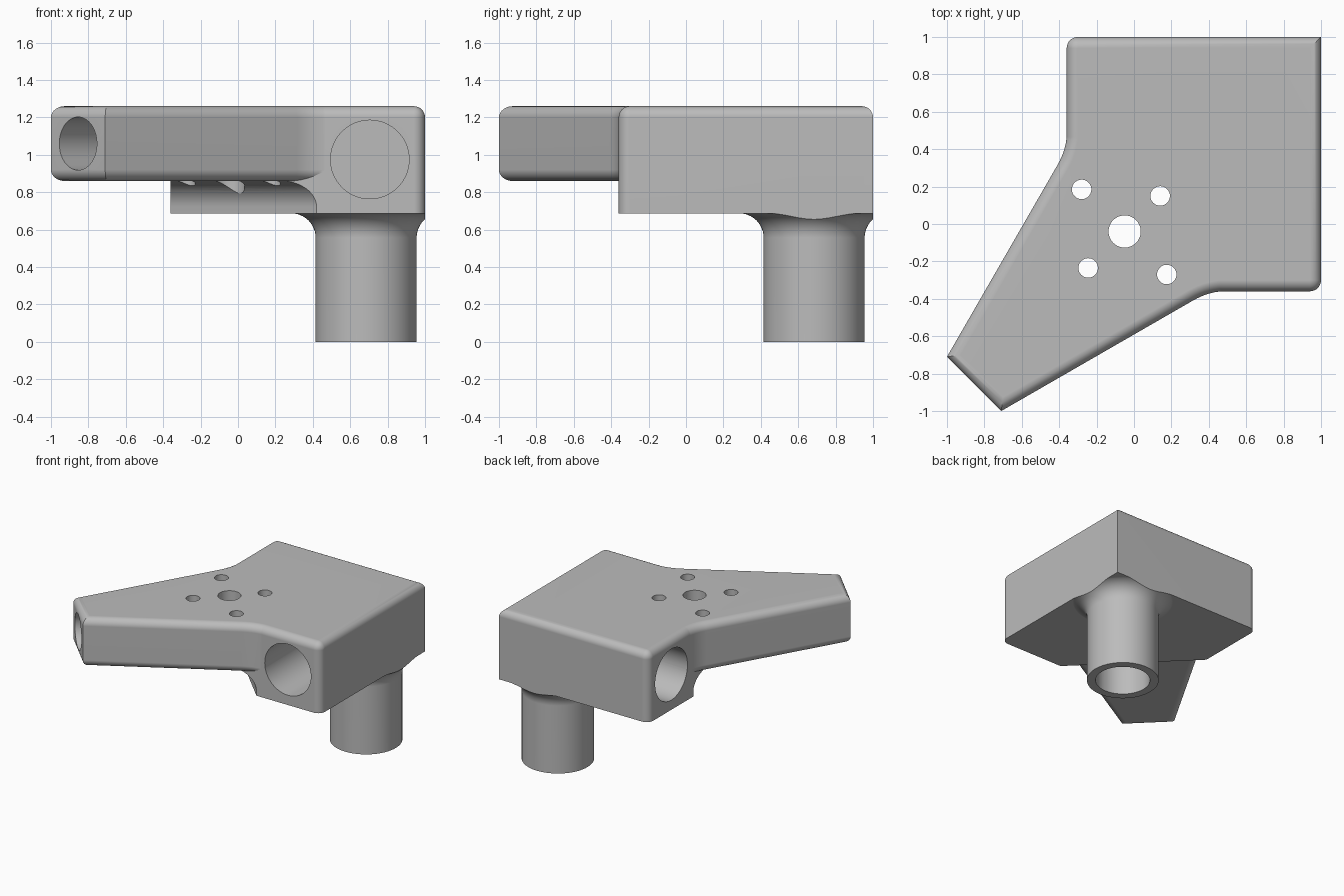
import bpy, bmesh, math
from mathutils import Vector

cube = bpy.data.objects.get("Cube")
if cube:
    bpy.data.objects.remove(cube, do_unlink=True)

LOW, ARM, TOP = 0.685, 0.86, 1.26    # underside of block, underside of arm, top
ROUND = 0.06                         # edge rounding

grey = bpy.data.materials.new("plain grey")
grey.use_nodes = True
colour = (0.5, 0.5, 0.5, 1)
grey.diffuse_color = colour
for node in grey.node_tree.nodes:
    if node.type == 'BSDF_PRINCIPLED':
        node.inputs["Base Color"].default_value = colour


def finish(bm, name):
    bmesh.ops.recalc_face_normals(bm, faces=bm.faces)
    mesh = bpy.data.meshes.new(name)
    bm.to_mesh(mesh)
    bm.free()
    mesh.materials.append(grey)
    ob = bpy.data.objects.new(name, mesh)
    bpy.context.collection.objects.link(ob)
    return ob


def extrude(points, vector):
    bm = bmesh.new()
    face = bm.faces.new([bm.verts.new(p) for p in points])
    out = bmesh.ops.extrude_face_region(bm, geom=[face], use_keep_orig=True)
    verts = [g for g in out["geom"] if isinstance(g, bmesh.types.BMVert)]
    bmesh.ops.translate(bm, verts=verts, vec=vector)
    bmesh.ops.recalc_face_normals(bm, faces=bm.faces)
    return bm


def round_edges(bm, rule):
    edges = [e for e in bm.edges if rule(*[v.co for v in e.verts])]
    bmesh.ops.bevel(bm, geom=edges, offset=ROUND, offset_type='OFFSET', segments=8,
                    profile=0.5, affect='EDGES', clamp_overlap=False)


def rod(start, end, radius, name):
    start, end = Vector(start), Vector(end)
    axis = end - start
    bm = bmesh.new()
    bmesh.ops.create_cone(bm, cap_ends=True, segments=64, radius1=radius,
                          radius2=radius, depth=axis.length)
    bmesh.ops.transform(bm, verts=bm.verts, matrix=axis.to_track_quat('Z', 'Y').to_matrix().to_4x4())
    bmesh.ops.translate(bm, verts=bm.verts, vec=(start + end) / 2)
    return finish(bm, name)


def combine(target, other, operation):
    other.hide_render = True
    mod = target.modifiers.new("combine", 'BOOLEAN')
    mod.operation, mod.solver, mod.object = operation, 'EXACT', other
    bpy.context.view_layer.objects.active = target
    bpy.ops.object.modifier_apply(modifier=mod.name)
    bpy.data.objects.remove(other, do_unlink=True)


def quarter(cx, cz, r, a0, a1, steps=12):
    angles = [math.radians(a0 + (a1 - a0) * i / steps) for i in range(steps + 1)]
    return [(cx + r * math.cos(a), cz + r * math.sin(a)) for a in angles]


# square block, rounded on top and on two upright corners
square = [(-0.36, -0.36), (1, -0.36), (1, 1), (-0.36, 1)]
bm = extrude([(x, y, LOW) for x, y in square], (0, 0, TOP - LOW))


def block_rule(a, b):
    on_top = min(a.z, b.z) > TOP - 0.01
    upright = abs(a.z - b.z) > 0.1 and a.x * a.y < 0
    return on_top or upright


round_edges(bm, block_rule)
body = finish(bm, "bracket_body")

# diagonal relief under the arm, with a concave fillet
r = 0.14
profile = [(0, 0.5)] + quarter(r, ARM + 0.002 - r, r, 180, 90) + [(r, 0.95), (1.5, 0.95), (1.5, 0.5)]
k = math.sqrt(0.5)
bm = extrude([(0.03 - k * s - 1.5 * k, 0.03 - k * s + 1.5 * k, z) for s, z in profile],
             (3 * k, -3 * k, 0))
combine(body, finish(bm, "relief_cutter"), 'DIFFERENCE')

# tapered arm, mirrored across the diagonal and blended into the block
wall = Vector((-0.358, 0.404))
start = wall - Vector((0.5, 0.866)) * 0.1
end = wall + Vector((0, 0.1))
half = [(-1, -0.71)]
for i in range(9):
    t = i / 8
    half.append(tuple(start * (1 - t) ** 2 + wall * 2 * t * (1 - t) + end * t * t))
half.append((-0.358, 0.8))
outline = half + [(0.8, 0.8)] + [(y, x) for x, y in reversed(half)]
bm = extrude([(x, y, ARM) for x, y in outline], (0, 0, TOP - ARM))
round_edges(bm, lambda a, b: abs(a.z - b.z) < 0.01)
combine(body, finish(bm, "arm"), 'UNION')

# round leg with a flared top, trimmed flush with the block sides
flare = [(0, 0), (0.27, 0)] + quarter(0.40, 0.557, 0.13, 180, 90) + [(0.40, 0.75), (0, 0.75)]
bm = bmesh.new()
verts = [bm.verts.new((x, 0, z)) for x, z in flare]
edges = [bm.edges.new(pair) for pair in zip(verts, verts[1:])]
bmesh.ops.spin(bm, geom=verts + edges, cent=(0, 0, 0), axis=(0, 0, 1),
               angle=2 * math.pi, steps=72, use_merge=False)
bmesh.ops.remove_doubles(bm, verts=bm.verts, dist=0.0005)
bmesh.ops.translate(bm, verts=bm.verts, vec=(0.685, 0.685, 0))
leg = finish(bm, "leg")
bm = extrude([(x, y, -1) for x, y in ((0, 0), (1, 0), (1, 1), (0, 1))], (0, 0, 3))
combine(leg, finish(bm, "trim_box"), 'INTERSECT')
combine(body, leg, 'UNION')

# sockets in the leg, two block faces and the arm tip
sockets = [
    ((0.685, 0.685, -0.2), (0.685, 0.685, 0.7), 0.205),
    ((0.705, -0.6, 0.975), (0.705, 0.45, 0.975), 0.21),
    ((-0.6, 0.705, 0.975), (0.45, 0.705, 0.975), 0.21),
    ((-1, -1, 1.06), (-0.4, -0.4, 1.06), 0.142),
]
for a, b, radius in sockets:
    combine(body, rod(a, b, radius, "socket_cutter"), 'DIFFERENCE')

# centre hole and four screw holes
holes = [(-0.05, -0.04, 0.086), (-0.28, 0.185, 0.052), (0.14, 0.15, 0.052),
         (-0.245, -0.235, 0.052), (0.175, -0.27, 0.052)]
for x, y, radius in holes:
    combine(body, rod((x, y, 0.3), (x, y, 1.6), radius, "hole_cutter"), 'DIFFERENCE')

# smooth shading with crisp edges
bpy.ops.object.select_all(action='DESELECT')
body.select_set(True)
bpy.context.view_layer.objects.active = body
bpy.ops.object.shade_smooth_by_angle(angle=math.radians(30))
weighted = body.modifiers.new("even_shading", 'WEIGHTED_NORMAL')
weighted.keep_sharp = True
